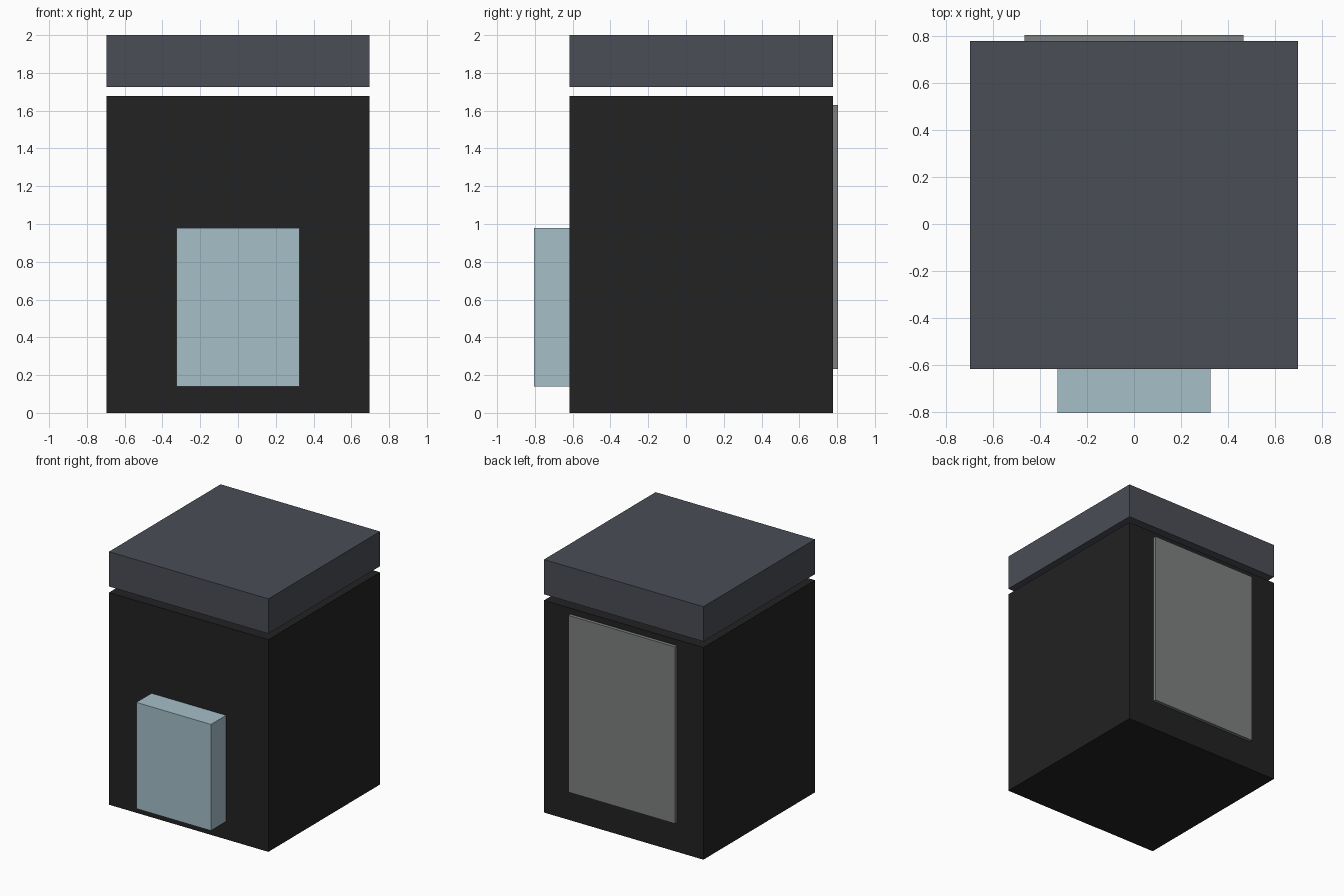
import bpy, bmesh

if "Cube" in bpy.data.objects:
    bpy.data.objects.remove(bpy.data.objects["Cube"])


def material(name, rgb):
    m = bpy.data.materials.new(name)
    m.diffuse_color = (*rgb, 1)
    m.use_nodes = True
    m.node_tree.nodes["Principled BSDF"].inputs["Base Color"].default_value = m.diffuse_color
    return m


def box(name, lo, hi, mat):
    """Box between two opposite corners."""
    bm = bmesh.new()
    bmesh.ops.create_cube(bm, size=1)
    for v in bm.verts:
        for i in range(3):
            v.co[i] = lo[i] if v.co[i] < 0 else hi[i]
    me = bpy.data.meshes.new(name)
    bm.to_mesh(me)
    bm.free()
    me.materials.append(mat)
    ob = bpy.data.objects.new(name, me)
    bpy.context.collection.objects.link(ob)
    return ob


black = material("black", (0.016, 0.016, 0.016))
slate = material("slate grey", (0.069, 0.075, 0.093))
blue = material("pale blue", (0.381, 0.521, 0.584))
grey = material("mid grey", (0.21, 0.22, 0.222))

W, FRONT, BACK = 0.697, -0.616, 0.778

# main body and the lid floating just above it
box("body", (-W, FRONT, 0), (W, BACK, 1.677), black)
box("lid", (-W, FRONT, 1.725), (W, BACK, 2.0), slate)
# protruding front box
box("front_panel", (-0.326, -0.804, 0.14), (0.326, FRONT, 0.98), blue)
# thin rear plate
box("back_plate", (-0.466, BACK, 0.233), (0.466, 0.804, 1.63), grey)
